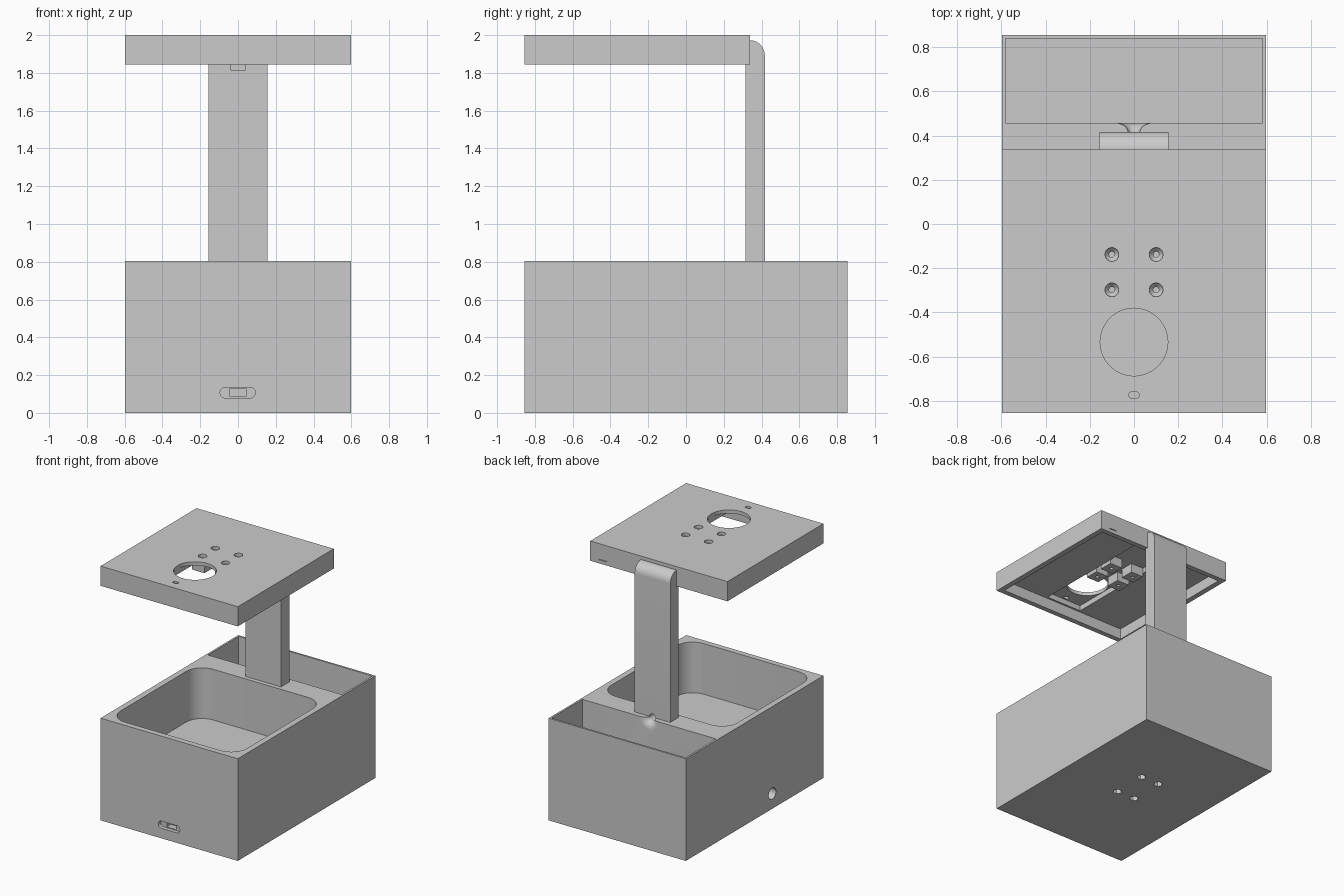
import bpy, bmesh
from math import pi, sin, cos, radians
from mathutils import Matrix, Vector

cube = bpy.data.objects.get("Cube")
if cube:
    bpy.data.objects.remove(cube, do_unlink=True)

grey = bpy.data.materials.new("plain grey")
grey.use_nodes = True
tone = (0.6, 0.6, 0.6, 1)
grey.diffuse_color = tone
grey.node_tree.nodes["Principled BSDF"].inputs["Base Color"].default_value = tone


def finish(bm, name):
    bmesh.ops.recalc_face_normals(bm, faces=bm.faces)
    mesh = bpy.data.meshes.new(name)
    bm.to_mesh(mesh)
    bm.free()
    mesh.materials.append(grey)
    ob = bpy.data.objects.new(name, mesh)
    bpy.context.collection.objects.link(ob)
    return ob


def prism(name, outline, low, high, axis="Z"):
    """Extrude a 2D outline along z, y (outline is x,z) or x (outline is y,z)."""
    place = {"Z": lambda a, b, h: (a, b, h),
             "Y": lambda a, b, h: (a, h, b),
             "X": lambda a, b, h: (h, a, b)}[axis]
    bm = bmesh.new()
    face = bm.faces.new([bm.verts.new(place(a, b, low)) for a, b in outline])
    new = bmesh.ops.extrude_face_region(bm, geom=[face])["geom"]
    shift = Vector(place(0, 0, high - low))
    bmesh.ops.translate(bm, vec=shift, verts=[v for v in new if isinstance(v, bmesh.types.BMVert)])
    return finish(bm, name)


def rounded(a0, a1, b0, b1, r=0.0, n=8):
    """Rectangle outline with rounded corners."""
    if r == 0:
        return [(a0, b0), (a1, b0), (a1, b1), (a0, b1)]
    pts = []
    corners = [(a1 - r, b1 - r), (a0 + r, b1 - r), (a0 + r, b0 + r), (a1 - r, b0 + r)]
    for q, (ca, cb) in enumerate(corners):
        for i in range(n + 1):
            t = (q + i / n) * pi / 2
            pts.append((ca + r * cos(t), cb + r * sin(t)))
    return pts


def circle(a, b, r, n=32):
    return [(a + r * cos(2 * pi * i / n), b + r * sin(2 * pi * i / n)) for i in range(n)]


def box(name, x0, x1, y0, y1, z0, z1):
    return prism(name, rounded(x0, x1, y0, y1), z0, z1)


def lathe(name, profile, matrix):
    """Turn (radius, height) points round z, then place the result."""
    bm = bmesh.new()
    n = 32
    rings = [[bm.verts.new((r * cos(2 * pi * i / n), r * sin(2 * pi * i / n), h))
              for i in range(n)] for r, h in profile]
    for lo, hi in zip(rings, rings[1:]):
        for i in range(n):
            j = (i + 1) % n
            bm.faces.new((lo[i], lo[j], hi[j], hi[i]))
    bm.faces.new(rings[0])
    bm.faces.new(rings[-1])
    bm.transform(matrix)
    return finish(bm, name)


def boolean(ob, tool, operation="DIFFERENCE"):
    mod = ob.modifiers.new("cut", "BOOLEAN")
    mod.object, mod.operation, mod.solver = tool, operation, "EXACT"
    bpy.context.view_layer.objects.active = ob
    bpy.ops.object.modifier_apply(modifier=mod.name)
    bpy.data.objects.remove(tool, do_unlink=True)


def smooth(ob):
    bpy.ops.object.select_all(action="DESELECT")
    ob.select_set(True)
    bpy.context.view_layer.objects.active = ob
    bpy.ops.object.shade_smooth_by_angle(angle=radians(30))


W, D, H = 0.597, 0.855, 0.804

# Base with front basin and rear compartment
base = box("base", -W, W, -D, D, 0, H)
boolean(base, prism("basin", rounded(-0.55, 0.55, -0.81, 0.28, 0.135), 0.405, 1))
boolean(base, box("compartment", -0.582, 0.582, 0.457, 0.84, 0.05, 1))

# Front socket, side port and bottom nut pockets
boolean(base, prism("socket", rounded(-0.095, 0.092, 0.079, 0.135, 0.0275), -1, -D + 0.03, "Y"))
boolean(base, prism("socket_core", rounded(-0.042, 0.042, 0.086, 0.128), -1, -D + 0.08, "Y"))
boolean(base, prism("side_port", circle(-0.22, 0.12, 0.045), -1, -W + 0.08, "X"))
for x in (-0.08, 0.08):
    for y in (-0.095, 0.18):
        boolean(base, prism("nut_pocket", circle(x, y, 0.033, 6), -0.1, 0.04))

# Trumpet-shaped pipe inlet behind the column
flare = [(0.026, -0.12)]
for i in range(9):
    t = i * pi / 16
    flare.append((0.026 + 0.06 * (1 - cos(t)), 0.045 * (sin(t) - 1)))
flare.append((0.086, 0.02))
inlet = Matrix.Translation((0, 0.457, H)) @ Matrix.Rotation(-pi / 2, 4, "X")
boolean(base, lathe("inlet", flare, inlet))

# Column with a rounded top at the back
side = [(0.314, H), (0.417, H)]
side += [(0.337 + 0.08 * cos(t), 1.893 + 0.08 * sin(t)) for t in [i * pi / 20 for i in range(11)]]
side.append((0.314, 1.973))
column = prism("column", side, -0.155, 0.155, "X")
boolean(column, box("cable_slot", -0.04, 0.04, 0.2, 0.36, 1.815, 1.9))
boolean(column, prism("pipe_hole", circle(0, H, 0.026), 0.37, 0.5, "Y"))

# Lid: hollow underneath, with thick side panels and a central channel
lid = box("lid", -W, W, -D, 0.338, 1.845, 2)
boolean(lid, box("hollow", -0.555, 0.555, -0.815, 0.298, 1.7, 1.93))
boolean(lid, box("channel", -0.155, 0.155, -0.8, 0.298, 1.7, 1.972))

# Lid openings: round window, small slot and rear slit
boolean(lid, prism("window", circle(0, -0.534, 0.153, 64), 1.7, 2.1))
boolean(lid, prism("indicator", rounded(-0.022, 0.022, -0.787, -0.76, 0.01), 1.7, 2.1))
boolean(lid, box("rear_slit", 0.45, 0.52, 0.32, 0.4, 1.873, 1.878))

# Screw mounts with countersunk holes
for x in (-0.1, 0.1):
    for y in (-0.298, -0.138):
        boolean(lid, box("mount", x - 0.055, x + 0.055, y - 0.055, y + 0.055, 1.9, 1.99), "UNION")
        sink = [(0.013, 1.8), (0.013, 1.955), (0.031, 1.975), (0.031, 2.1)]
        boolean(lid, lathe("sink", sink, Matrix.Translation((x, y, 0))))

for part in (base, column, lid):
    smooth(part)
